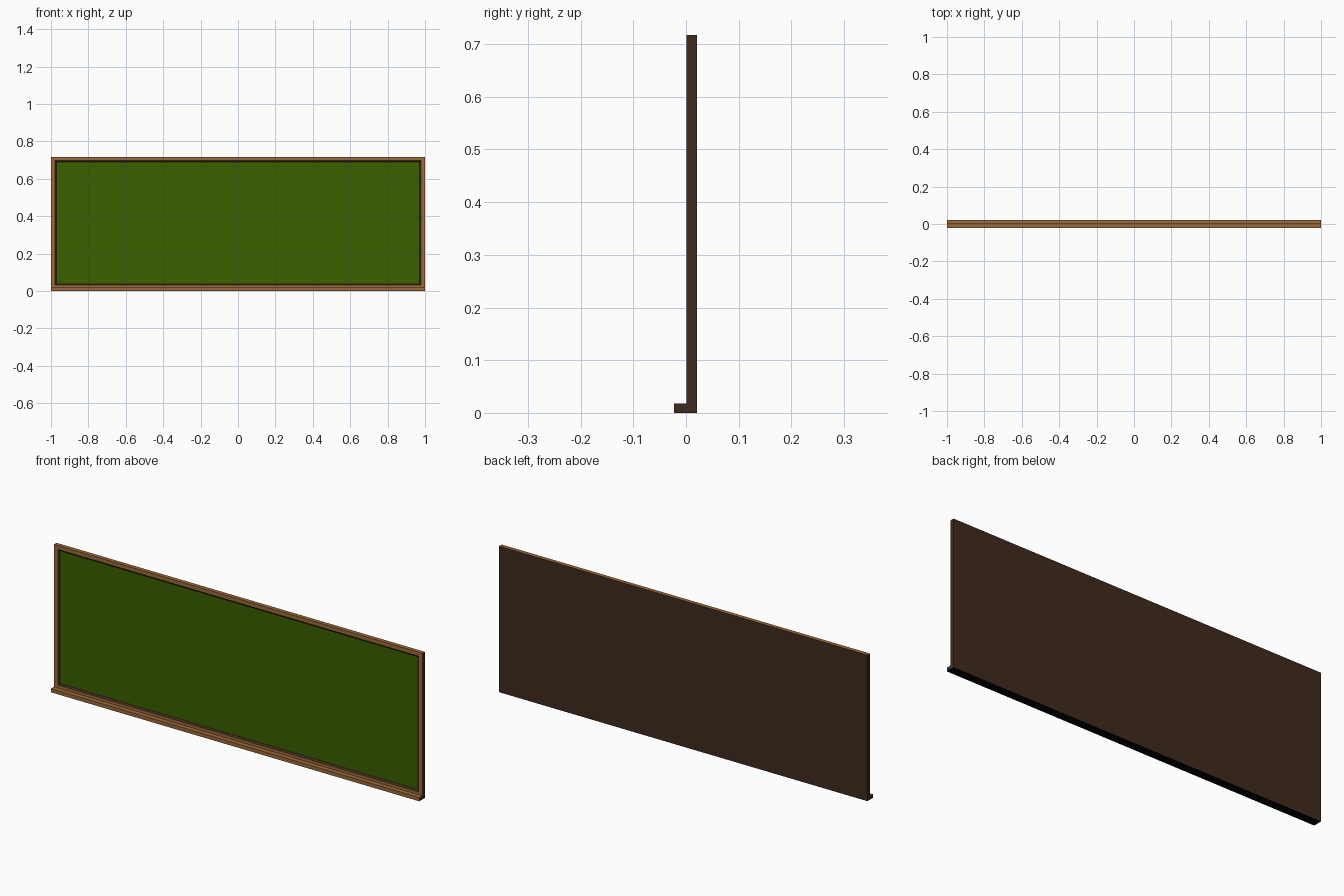
import bpy, bmesh

if "Cube" in bpy.data.objects:
    bpy.data.objects.remove(bpy.data.objects["Cube"])


def material(name, rgb):
    m = bpy.data.materials.new(name)
    m.diffuse_color = (*rgb, 1)
    m.use_nodes = True
    m.node_tree.nodes["Principled BSDF"].inputs["Base Color"].default_value = m.diffuse_color
    return m


WOOD = material("warm wood", (0.325, 0.142, 0.042))
DARK = material("dark brown", (0.050, 0.024, 0.013))
GREEN = material("chalkboard green", (0.043, 0.113, 0.0))
BLACK = material("black underside", (0.001, 0.001, 0.001))

TOP, FRONT, BACK, TRAY, LIP = 0.717, 0.001, 0.021, -0.0225, 0.008


def rect(bm, half, z0, z1, y):
    return [bm.verts.new(p) for p in
            ((-half, y, z0), (half, y, z0), (half, y, z1), (-half, y, z1))]


def bridge(bm, a, b):
    for i in range(4):
        j = (i + 1) % 4
        bm.faces.new((a[i], a[j], b[j], b[i]))


def finish(bm, name, mats, rule=None):
    if rule:
        bmesh.ops.recalc_face_normals(bm, faces=bm.faces)
        for f in bm.faces:
            f.material_index = rule(f)
    me = bpy.data.meshes.new(name)
    bm.to_mesh(me)
    bm.free()
    for m in mats:
        me.materials.append(m)
    bpy.context.collection.objects.link(bpy.data.objects.new(name, me))


# wood on front and top, black underneath, dark on ends, back and inner lip
def wood_rule(f):
    n, c = f.normal, f.calc_center_median()
    if n.y < -0.9:
        return 0
    if n.z < -0.9 and c.z < 0.001:
        return 2
    return 0 if n.z > 0.9 and (c.z > TOP - 0.001 or c.y < FRONT) else 1


# frame: nested rectangles bridged from the back to the recessed lip
bm = bmesh.new()
rings = [rect(bm, 1.0, 0, TOP, BACK),
         rect(bm, 1.0, 0, TOP, FRONT),
         rect(bm, 0.979, 0.032, 0.698, FRONT),
         rect(bm, 0.971, 0.039, 0.690, LIP)]
for a, b in zip(rings, rings[1:]):
    bridge(bm, a, b)
bm.faces.new(rings[0])
finish(bm, "frame", (WOOD, DARK, BLACK), wood_rule)

# writing surface, facing the front
bm = bmesh.new()
bm.faces.new(rect(bm, 0.971, 0.039, 0.690, LIP))
finish(bm, "writing_surface", (GREEN,))

# chalk tray
bm = bmesh.new()
a, b = rect(bm, 1.0, 0, 0.018, FRONT), rect(bm, 1.0, 0, 0.018, TRAY)
bridge(bm, a, b)
bm.faces.new(a)
bm.faces.new(b)
finish(bm, "chalk_tray", (WOOD, DARK, BLACK), wood_rule)
